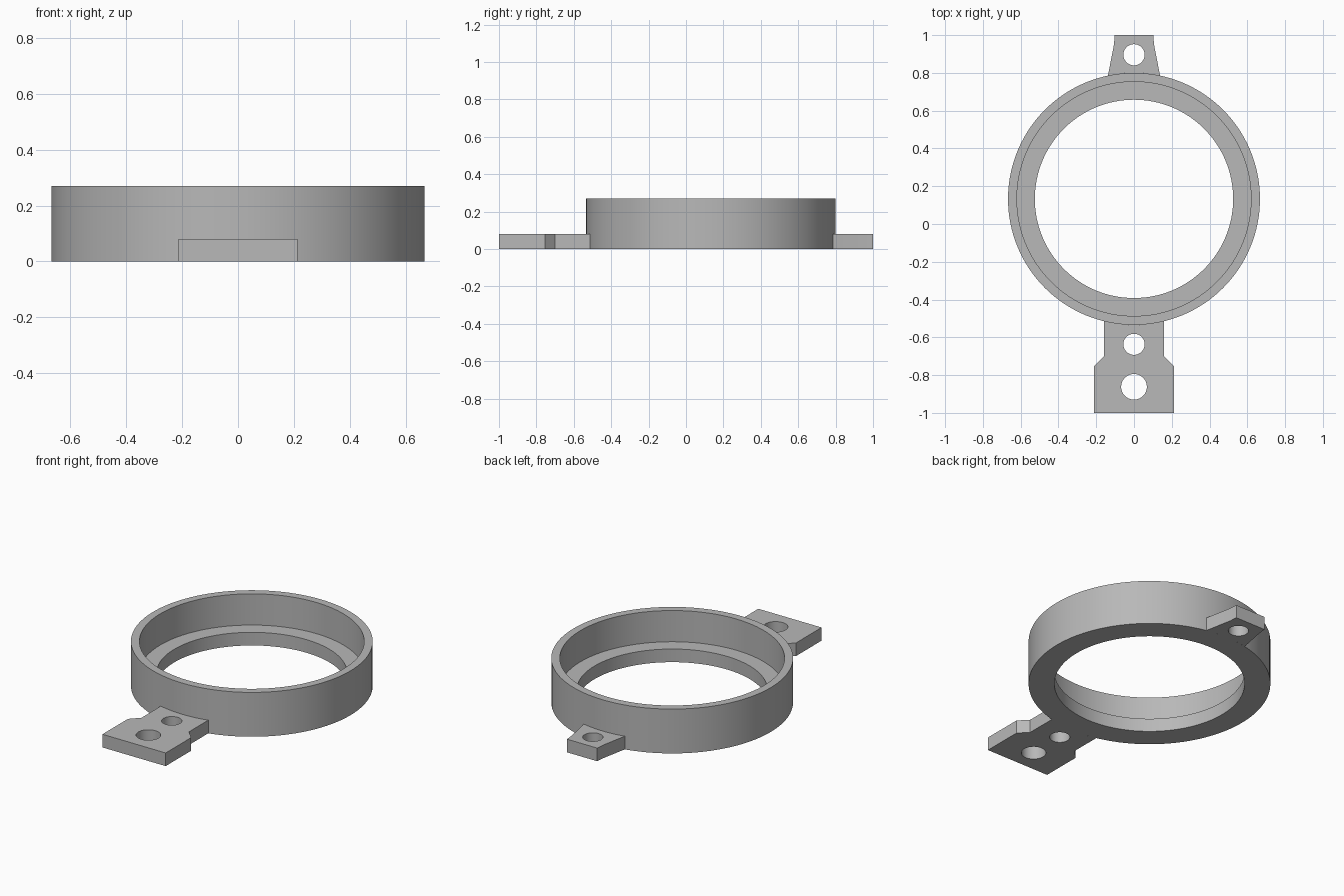
import bpy
import bmesh
from math import sin, cos, asin, pi, radians
from mathutils import Matrix, Vector

cube = bpy.data.objects.get("Cube")
if cube:
    bpy.data.objects.remove(cube, do_unlink=True)

CENTER_Y = 0.133
OUTER, SEAT, BORE = 0.667, 0.62, 0.525
HEIGHT, PLATE = 0.27, 0.08
SEGMENTS = 128

grey = bpy.data.materials.new("plain_grey")
grey.use_nodes = True
colour = (0.48, 0.48, 0.48, 1)
grey.diffuse_color = colour
grey.node_tree.nodes["Principled BSDF"].inputs["Base Color"].default_value = colour


def finish(obj):
    """Assign the colour and smooth the round walls only."""
    obj.data.materials.clear()
    obj.data.materials.append(grey)
    bpy.ops.object.select_all(action="DESELECT")
    obj.select_set(True)
    bpy.context.view_layer.objects.active = obj
    bpy.ops.object.shade_smooth_by_angle(angle=radians(25))


def circle(x, y, r, n=48):
    return [(x + r * cos(2 * pi * i / n), y + r * sin(2 * pi * i / n)) for i in range(n)]


def lathe(name, profile):
    """Turn a closed radius/height profile around the ring axis."""
    bm = bmesh.new()
    verts = [bm.verts.new((r, 0, z)) for r, z in profile]
    edges = [bm.edges.new((v, verts[i - 1])) for i, v in enumerate(verts)]
    bmesh.ops.spin(bm, geom=verts + edges, cent=(0, 0, 0), axis=(0, 0, 1),
                   angle=2 * pi, steps=SEGMENTS, use_merge=True)
    bmesh.ops.remove_doubles(bm, verts=bm.verts, dist=1e-5)
    bmesh.ops.recalc_face_normals(bm, faces=bm.faces)
    bmesh.ops.translate(bm, verts=bm.verts, vec=(0, CENTER_Y, 0))
    mesh = bpy.data.meshes.new(name)
    bm.to_mesh(mesh)
    bm.free()
    obj = bpy.data.objects.new(name, mesh)
    bpy.context.collection.objects.link(obj)
    finish(obj)


def tab(name, side, holes):
    """Flat plate with drilled holes; its inner end follows the ring wall."""
    direction = 1 if side[-1][1] > 0 else -1
    reach = asin(side[0][0] / OUTER)
    arc = []
    for i in range(13):
        a = -reach + 2 * reach * i / 12
        arc.append((OUTER * sin(a), CENTER_Y + direction * OUTER * cos(a)))
    outline = arc + side[1:] + [(-x, y) for x, y in reversed(side[1:])]

    curve = bpy.data.curves.new(name, "CURVE")
    curve.dimensions = "2D"
    curve.fill_mode = "BOTH"
    curve.extrude = PLATE / 2
    for points in [outline] + [circle(0, y, r) for y, r in holes]:
        spline = curve.splines.new("POLY")
        spline.points.add(len(points) - 1)
        for p, (x, y) in zip(spline.points, points):
            p.co = (x, y, 0, 1)
        spline.use_cyclic_u = True
    source = bpy.data.objects.new(name + "_outline", curve)
    bpy.context.collection.objects.link(source)
    graph = bpy.context.evaluated_depsgraph_get()
    mesh = bpy.data.meshes.new_from_object(source.evaluated_get(graph))
    bpy.data.objects.remove(source, do_unlink=True)

    # Weld the walls to the caps and stand the plate on the ground
    bm = bmesh.new()
    bm.from_mesh(mesh)
    bmesh.ops.remove_doubles(bm, verts=bm.verts, dist=1e-5)
    bmesh.ops.recalc_face_normals(bm, faces=bm.faces)
    bm.transform(Matrix.Translation(Vector((0, 0, PLATE / 2))))
    bm.to_mesh(mesh)
    bm.free()
    obj = bpy.data.objects.new(name, mesh)
    bpy.context.collection.objects.link(obj)
    finish(obj)


# Ring with a wide seat above a narrower bore
lathe("stepped_ring", [(BORE, 0), (OUTER, 0), (OUTER, HEIGHT),
                       (SEAT, HEIGHT), (SEAT, PLATE), (BORE, PLATE)])

# Mounting tabs, given by their +x edge from the ring outwards
tab("front_tab", [(0.16, -0.52), (0.16, -0.70), (0.213, -0.755), (0.213, -1.0)],
    [(-0.637, 0.056), (-0.862, 0.068)])
tab("back_tab", [(0.138, 0.79), (0.106, 0.95), (0.102, 1.0)], [(0.896, 0.056)])
